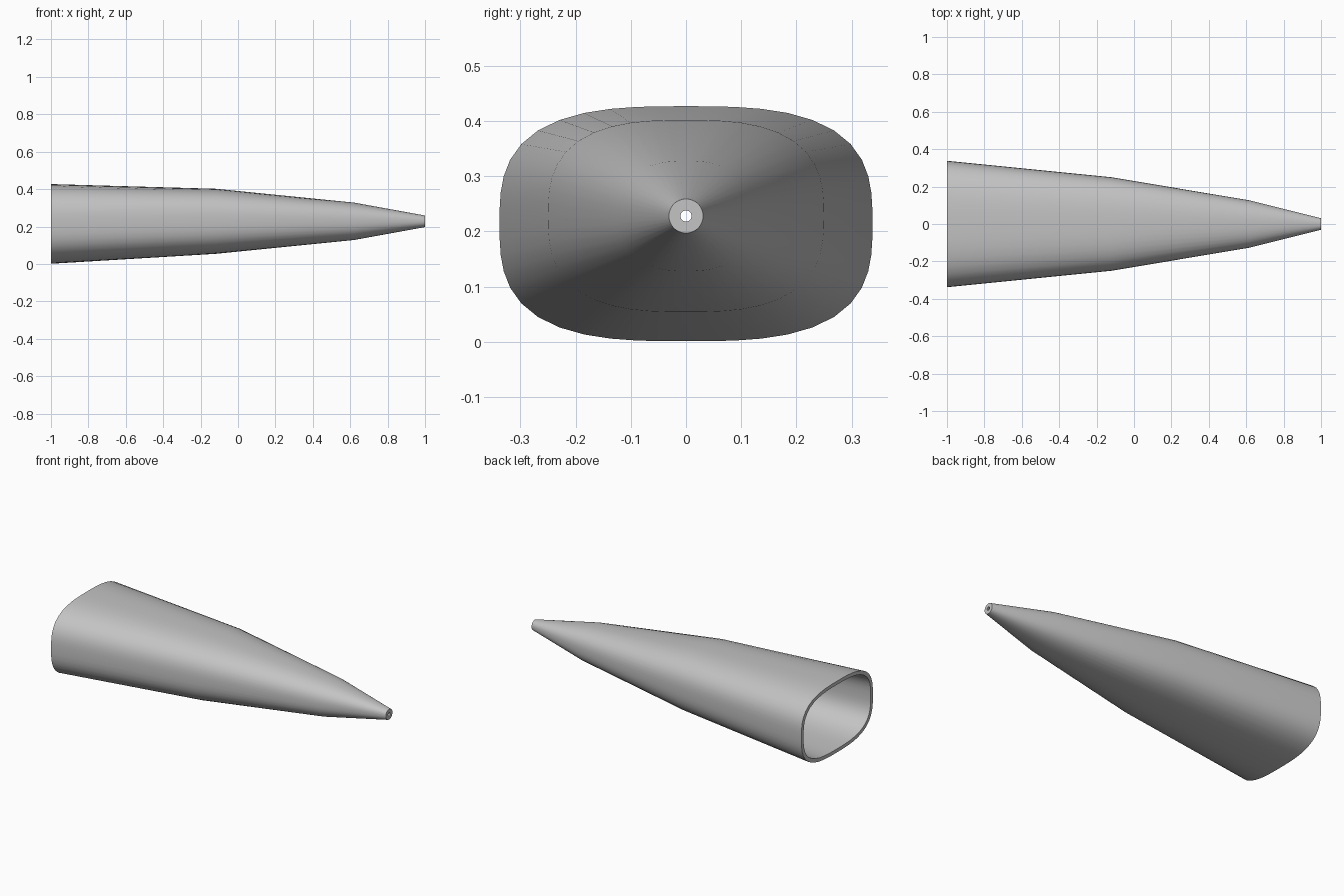
import bpy, bmesh, math

if "Cube" in bpy.data.objects:
    bpy.data.objects.remove(bpy.data.objects["Cube"])

SIDES = 48
WALL = 0.021

# Stations along x: x, half width, half height, centre z, squareness
STATIONS = [
    (-1.00, 0.338, 0.213, 0.214, 3.0),
    (-0.12, 0.250, 0.174, 0.228, 2.8),
    (0.62, 0.126, 0.100, 0.228, 2.4),
    (1.00, 0.031, 0.031, 0.228, 2.0),
]


def add_ring(bm, station, inset):
    """One rounded-rectangle cross-section, shrunk by the wall thickness."""
    x, a, b, zc, n = station
    a, b = a - inset, b - inset
    ring = []
    for i in range(SIDES):
        t = 2 * math.pi * i / SIDES
        c, s = math.cos(t), math.sin(t)
        r = (abs(c) ** n + abs(s) ** n) ** (-1 / n)
        ring.append(bm.verts.new((x, a * r * c, zc + b * r * s)))
    return ring


# Hollow shell: outside towards the tip, then back along the inside
bm = bmesh.new()
rings = [add_ring(bm, s, 0) for s in STATIONS]
rings += [add_ring(bm, s, WALL) for s in reversed(STATIONS)]
for k, r0 in enumerate(rings):
    r1 = rings[(k + 1) % len(rings)]
    for i in range(SIDES):
        j = (i + 1) % SIDES
        bm.faces.new((r0[i], r0[j], r1[j], r1[i]))
bmesh.ops.recalc_face_normals(bm, faces=bm.faces)

mesh = bpy.data.meshes.new("tapered_shell")
bm.to_mesh(mesh)
bm.free()
shell = bpy.data.objects.new("tapered_shell", mesh)
bpy.context.collection.objects.link(shell)

# Plain grey finish
grey = bpy.data.materials.new("light_grey")
grey.diffuse_color = (0.55, 0.55, 0.55, 1)
grey.use_nodes = True
grey.node_tree.nodes["Principled BSDF"].inputs["Base Color"].default_value = grey.diffuse_color
mesh.materials.append(grey)

# Smooth walls with crisp rims at both openings
bpy.context.view_layer.objects.active = shell
shell.select_set(True)
bpy.ops.object.shade_smooth_by_angle(angle=math.radians(30))
